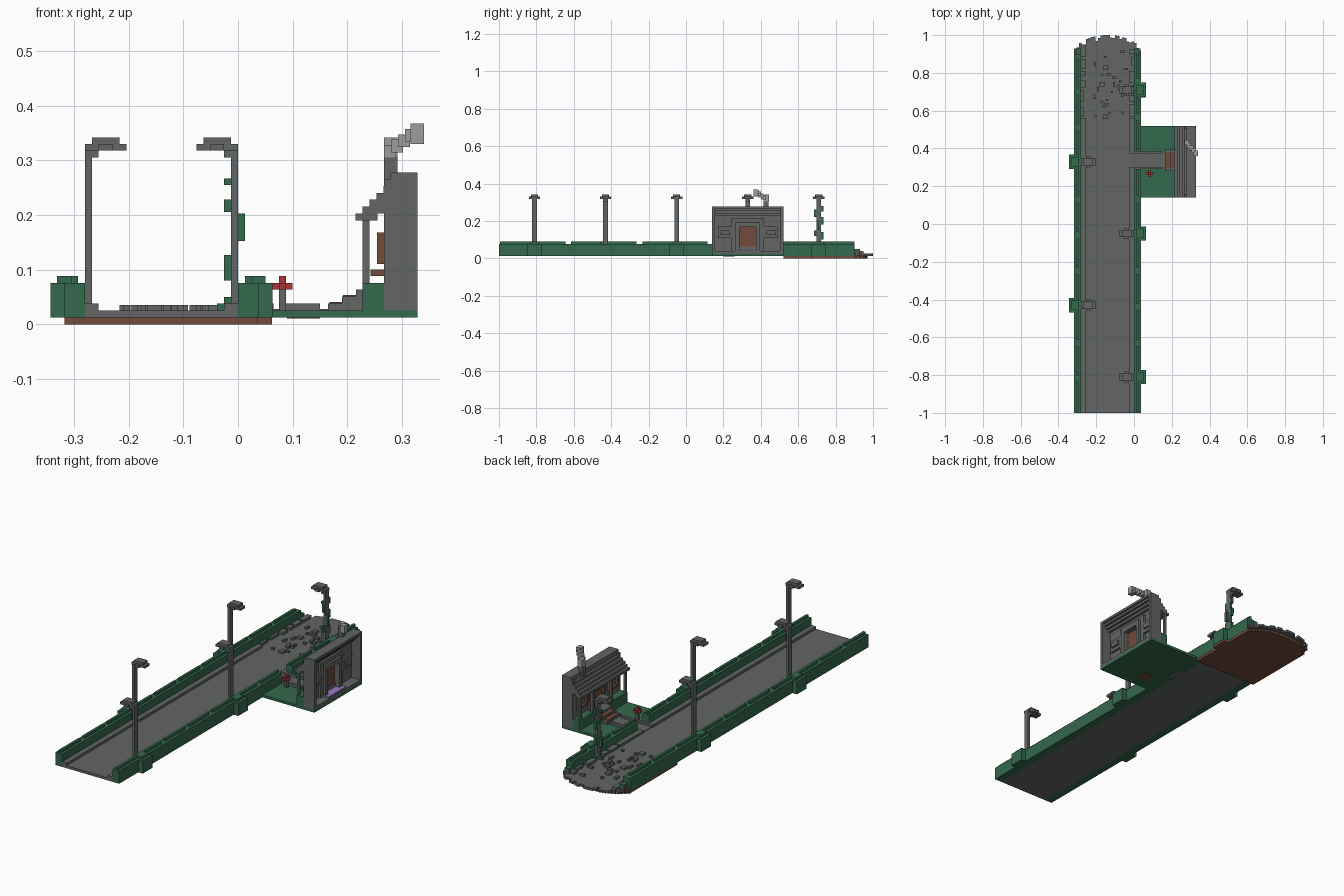
import bpy, bmesh, math, random
from mathutils import Matrix

if "Cube" in bpy.data.objects:
    bpy.data.objects.remove(bpy.data.objects["Cube"], do_unlink=True)

random.seed(4)
V = 0.01266                      # block size
DECK0, DECK = V, 2 * V           # underside and top of the deck
MID = -0.14                      # road centre line


def material(name, rgb):
    m = bpy.data.materials.new(name)
    m.diffuse_color = (*rgb, 1)
    m.use_nodes = True
    b = m.node_tree.nodes["Principled BSDF"]
    b.inputs["Base Color"].default_value = (*rgb, 1)
    b.inputs["Roughness"].default_value = 0.9
    return m


GREY = material("stone grey", (0.125, 0.133, 0.133))
GREEN = material("hedge green", (0.034, 0.14, 0.075))
BROWN = material("earth brown", (0.17, 0.07, 0.043))
RED = material("flower red", (0.38, 0.038, 0.034))
LIGHT = material("smoke grey", (0.33, 0.34, 0.34))
PURPLE = material("rug purple", (0.30, 0.19, 0.50))


def part(name, mat, boxes):
    """One object from boxes given as (x0, x1, y0, y1, z0, z1)."""
    bm = bmesh.new()
    for x0, x1, y0, y1, z0, z1 in boxes:
        m = Matrix.Translation(((x0 + x1) / 2, (y0 + y1) / 2, (z0 + z1) / 2))
        bmesh.ops.create_cube(bm, size=1, matrix=m @ Matrix.Diagonal((x1 - x0, y1 - y0, z1 - z0, 1)))
    me = bpy.data.meshes.new(name)
    bm.to_mesh(me)
    bm.free()
    me.materials.append(mat)
    ob = bpy.data.objects.new(name, me)
    bpy.context.collection.objects.link(ob)
    return ob


def side(s, a, b):
    """x range mirrored about the road centre; a, b count from the wall's inner face."""
    p, q = MID + s * (0.14 + a), MID + s * (0.14 + b)
    return min(p, q), max(p, q)


# Road deck with a ragged round end, and the soil below it
deck, soil = [(-0.28, 0, -1, 0.91, DECK0, DECK)], [(-0.317, 0.037, 0.52, 0.90, 0, V),
                                                   (0.037, 0.062, 0.67, 0.75, 0, V)]
for i in range(28):
    x = -0.317 + i * V
    u = min(1, abs(x + V / 2 - MID) / 0.178)
    end = 0.90 + 0.10 * math.sqrt(1 - u * u)
    jag = random.choice((0, 0, V, 2 * V)) if abs(u) > 0.1 else 0
    deck.append((x, x + V, 0.905, max(0.915, end - jag), DECK0, DECK))
    soil.append((x, x + V, 0.895, max(0.905, end - 0.03), 0, V))
part("road_deck", GREY, deck)
part("soil_base", BROWN, soil)
part("corner_soil", BROWN, [(x, x + 2 * V, 0.91, 0.93, V, 2.6 * V) for x in (-0.312, 0.008)])

# Curbs, intact along the road and broken near the ragged end
curb = [(*side(-1, -2 * V, 0), -1, 0.56, DECK, 3 * V),
        (*side(1, -2 * V, 0), -1, 0.30, DECK, 3 * V),
        (*side(1, -2 * V, 0), 0.375, 0.56, DECK, 3 * V)]
for s in (-1, 1):
    y = 0.57
    while y < 0.92:
        n = random.randint(2, 5) * V
        curb.append((*side(s, -random.choice((1, 2)) * V, 0), y, y + n, DECK, 3 * V))
        y += n + random.choice((1, 2)) * V
part("road_curbs", GREY, curb)

# Loose stones
stones = []
for i in range(26):
    x, y = random.uniform(-0.22, -0.05), random.uniform(0.54, 0.96)
    stones.append((x, x + V * random.choice((1, 1, 2)), y, y + V * random.choice((1, 2)), DECK, DECK + V * 0.8))
part("loose_stones", GREY, stones)


# Hedge walls with a broken ridge on top
def hedge(s, y0, y1):
    out = [(*side(s, 0, 3 * V), y0, y1, DECK0, 6 * V)]
    y = y0
    while y < y1 - 0.02:
        out.append((*side(s, V, 2 * V), y + V / 2, min(y + 0.165, y1), 6 * V, 7 * V))
        y += 0.19
    return out


LAMPS = [(1, -0.81), (-1, -0.43), (1, -0.05), (-1, 0.33), (1, 0.71)]
part("left_hedge", GREEN, hedge(1, -1, 0.29) + hedge(1, 0.385, 0.90))
part("right_hedge", GREEN, hedge(-1, -1, 0.90))
part("hedge_ends", GREEN, [(*side(s, 0, 2 * V), 0.90, 0.93, DECK, 4 * V) for s in (-1, 1)])
piers = []
for s, y in LAMPS:
    piers += [(*side(s, 3 * V, 5 * V), y - 0.038, y + 0.038, DECK0, 6 * V),
              (*side(s, V, 4 * V), y - 0.025, y + 0.025, 6 * V, 7 * V)]
part("hedge_piers", GREEN, piers)

# Street lamps
for n, (s, y) in enumerate(LAMPS):
    part(f"street_lamp_{n + 1}", GREY, [
        (*side(s, -V, 0), y - V, y + V, DECK, 0.33),
        (*side(s, -2 * V, -V), y - V, y + V, 0.305, 0.318),
        (*side(s, -6 * V, 0), y - 0.019, y + 0.019, 0.318, 0.33),
        (*side(s, -4 * V, -2 * V), y - 0.03, y + 0.03, 0.318, 0.33),
        (*side(s, -5 * V, -V), y - 0.019, y + 0.019, 0.33, 0.342)])

# Ivy on the far lamp: (x, y offset, z low, z high)
ivy = [(-2, -1, 0.08, 0.127), (1, 0, 0.0, 0.0), (0, -1, 0.152, 0.203), (-2, 0, 0.205, 0.228),
       (-2, -1, 0.255, 0.267), (-1, 1, 0.10, 0.14), (-1, -2, 0.12, 0.15), (-1, 1, 0.18, 0.22),
       (-1, -2, 0.22, 0.26), (-1, 1, 0.25, 0.28), (-2, 0, 0.025, 0.05), (-3, 0, 0.025, 0.038)]
part("lamp_ivy", GREEN, [(a * V, (a + 1) * V, 0.71 + b * V, 0.71 + (b + 1) * V, lo, hi)
                         for a, b, lo, hi in ivy if hi > lo])

# Garden, path and steps
part("garden_lawn", GREEN, [(0.037, 0.328, 0.14, 0.52, DECK0, DECK)])
part("garden_soil_patch", BROWN, [(0.09, 0.15, 0.20, 0.26, DECK0 - 0.002, DECK0 + 0.002)])
part("garden_path", GREY, [(-0.02, 0.17, 0.29, 0.385, DECK0 + 0.004, DECK + 0.003)])
part("path_curbs", GREY, [(a, b, y, y + V, DECK, 3 * V) for y in (0.29, 0.3724)
                          for a, b in ((-0.025, 0.065), (0.075, 0.15))])
part("porch_steps", GREY, [(0.165 + i * 2 * V, 0.267, 0.28, 0.395, DECK, DECK + (i + 1) * V) for i in range(3)])
part("step_runner", BROWN, [(0.167 + i * 2 * V, 0.19 + i * 2 * V, 0.295, 0.38, DECK + (i + 1) * V, DECK + (i + 1) * V + 0.003)
                            for i in range(2)])
part("porch_planters", GREEN, [(0.228, 0.267, a, b, DECK, 6 * V) for a, b in ((0.14, 0.27), (0.405, 0.52))])

# Flower by the path
part("flower_stem", GREY, [(0.075, 0.088, 0.262, 0.275, DECK, 5 * V)])
part("flower_head", RED, [(0.062, 0.10, 0.262, 0.275, 5 * V, 6 * V), (0.075, 0.088, 0.25, 0.287, 5 * V, 6 * V),
                          (0.075, 0.088, 0.262, 0.275, 6 * V, 7 * V)])

# House shell, open at the rear
HY0, HY1 = 0.14, 0.52
X0, X1 = 0.267, 0.328
part("house_side_walls", GREY, [(X0, X1, y, y + 0.015, DECK, 0.265) for y in (HY0, HY1 - 0.015)])
part("house_floor", GREY, [(X0, X1, HY0, HY1, DECK, 0.038)])
part("house_front_wall", GREY, [
    (X0, X0 + V, HY0, 0.17, DECK, 0.25), (X0, X0 + V, 0.245, 0.285, DECK, 0.25),
    (X0, X0 + V, 0.375, 0.415, DECK, 0.25), (X0, X0 + V, 0.49, HY1, DECK, 0.25),
    (X0, X0 + V, HY0, HY1, 0.168, 0.25), (X0, X0 + V, HY0, 0.285, DECK, 0.11),
    (X0, X0 + V, 0.375, HY1, DECK, 0.11), (X0, X0 + V, 0.285, 0.375, DECK, 0.063)])
part("rug", PURPLE, [(0.282, 0.322, 0.26, 0.40, 0.038, 0.044)])

# Stepped roof
roof = [(0.215 + i * V, 0.255 + i * V, HY0, HY1, 0.19 + i * V, 0.19 + (i + 1) * V) for i in range(6)]
roof.append((0.278, X1, HY0, HY1, 0.265, 0.278))
part("roof", GREY, roof)

# Porch columns
part("porch_columns", GREY, [(0.228, 0.24, y - V / 2, y + V / 2, DECK, 0.192) for y in (0.15, 0.26, 0.41, 0.51)])

# Door, its rear surround and handle
part("door", BROWN, [(X0 + 0.001, X0 + 0.009, 0.285, 0.375, 0.063, 0.168)])
part("door_hood", BROWN, [(0.254, X0, 0.275, 0.385, 0.155, 0.168),
                          (0.254, X0, 0.275, 0.285, 0.115, 0.155), (0.254, X0, 0.375, 0.385, 0.115, 0.155)])
part("door_handle", BROWN, [(0.242, X0 + 0.002, 0.30, 0.312, 0.088, 0.10)])
surround = []
for w, top, xa, xb in ((0.088, 0.212, 0.279, 0.291), (0.066, 0.192, 0.291, 0.303)):
    for s in (-1, 1):
        a, b = 0.33 + s * w, 0.33 + s * 0.045
        surround.append((xa, xb, min(a, b), max(a, b), 0.038, top))
    surround.append((xa, xb, 0.33 - w, 0.33 + w, 0.168, top))
part("door_surround", GREY, surround)

# Windows: brown frames outside, stone bays inside
for name, a, b in (("right", 0.17, 0.245), ("left", 0.415, 0.49)):
    part(f"{name}_window_frame", BROWN, [(0.254, X0, a, b, 0.11, 0.12), (0.254, X0, a, b, 0.158, 0.168),
                                         (0.254, X0, a, a + 0.01, 0.12, 0.158), (0.254, X0, b - 0.01, b, 0.12, 0.158)])
    part(f"{name}_window_bay", GREY, [(X0, 0.291, a, b, 0.108, 0.17),
                                      (0.291, 0.30, a + 0.015, b - 0.01, 0.125, 0.15)])

# Chimney and smoke
part("chimney", GREY, [(0.267, 0.292, 0.415, 0.44, 0.24, 0.305)])
smoke = []
for i in range(5):
    x, y, z = 0.267 + i * V, 0.42 - i * V, 0.305 + i * 0.0095
    smoke.append((x, x + 2 * V - 0.003, y - V / 2, y + 1.6 * V, z, z + 2 * V - 0.002))
smoke.append((0.267, 0.292, 0.42, 0.445, 0.305, 0.342))
smoke.append((0.315, 0.34, 0.36, 0.385, 0.33, 0.367))
part("chimney_smoke", LIGHT, smoke)
